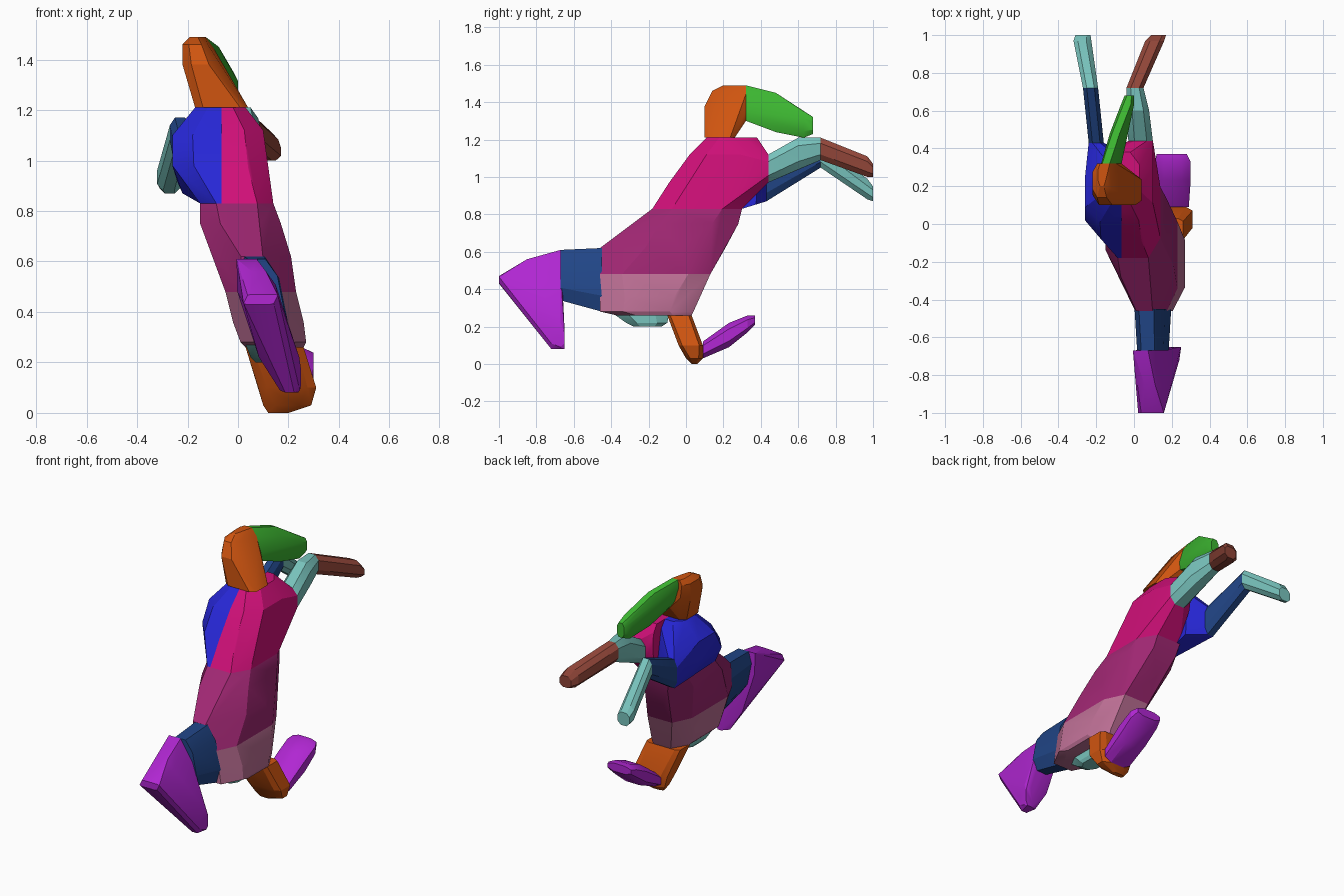
import bpy
import bmesh
from mathutils import Vector

default_cube = bpy.data.objects.get("Cube")
if default_cube:
    bpy.data.objects.remove(default_cube, do_unlink=True)


def make_material(name, colour):
    mat = bpy.data.materials.new(name)
    mat.use_nodes = True
    rgba = (*colour, 1)
    mat.diffuse_color = rgba
    mat.node_tree.nodes["Principled BSDF"].inputs["Base Color"].default_value = rgba
    return mat


purple = make_material("purple", (.44, .02, .65))
navy = make_material("navy", (.015, .06, .24))
mauve = make_material("mauve", (.51, .16, .3))
plum = make_material("plum", (.35, .02, .17))
magenta = make_material("magenta", (.63, .005, .19))
blue = make_material("blue", (.02, .02, .68))
turquoise = make_material("turquoise", (.19, .55, .51))
brown = make_material("brown", (.28, .06, .04))
orange = make_material("orange", (.63, .09, .005))
green = make_material("green", (.045, .46, .03))


def section(axis, at, x_span, other_span, lean=0, chamfer=.25):
    """Chamfered, optionally leaning outline across the y or z axis (hundredths)."""
    x_mid, x_half = sum(x_span) / 2, (x_span[1] - x_span[0]) / 2
    o_mid, o_half = sum(other_span) / 2, (other_span[1] - other_span[0]) / 2
    inner = 1 - 2 * chamfer
    points = []
    for a in (-1, 1):
        for b in (-1, 1):
            for u, v in ((a, b * inner), (a * inner, b)):
                x = x_mid + u * x_half + lean * v * o_half
                o = o_mid + v * o_half
                point = (x, at, o) if axis == "y" else (x, o, at)
                points.append(Vector(point) / 100)
    return points


def across_y(*args, **options):
    return section("y", *args, **options)


def across_z(*args, **options):
    return section("z", *args, **options)


def make_part(name, material, *sections, keep_side=0):
    """Wrap a convex skin round the sections; keep_side trims it at the chest split."""
    bm = bmesh.new()
    for outline in sections:
        for point in outline:
            bm.verts.new(point)
    bmesh.ops.remove_doubles(bm, verts=bm.verts, dist=.0005)
    bmesh.ops.convex_hull(bm, input=bm.verts)
    loose = [v for v in bm.verts if not v.link_faces]
    bmesh.ops.delete(bm, geom=loose, context="VERTS")
    if keep_side:
        bmesh.ops.bisect_plane(
            bm, geom=bm.verts[:] + bm.edges[:] + bm.faces[:],
            plane_co=(-.065, 0, 0), plane_no=(-keep_side, 0, 0), clear_outer=True)
        bmesh.ops.holes_fill(bm, edges=bm.edges)
    bmesh.ops.recalc_face_normals(bm, faces=bm.faces)
    mesh = bpy.data.meshes.new(name)
    bm.to_mesh(mesh)
    bm.free()
    mesh.materials.append(material)
    obj = bpy.data.objects.new(name, mesh)
    bpy.context.collection.objects.link(obj)
    bpy.ops.object.select_all(action="DESELECT")
    obj.select_set(True)
    bpy.context.view_layer.objects.active = obj
    bpy.ops.object.shade_smooth_by_angle(angle=.4)
    return obj


# Joints shared by neighbouring parts
hip_line = across_z(48, (-5, 23), (-46, 13), chamfer=.2)
waist_line = across_z(83, (-15, 14), (-18, 30), chamfer=.22)
knee = across_y(-67, (4, 20), (9, 61), lean=-.33)
head_joint = across_y(32, (-16, -8), (130, 149), lean=-.3)
left_shoulder_joint = across_y(44, (-3, 10), (97, 112))
right_shoulder_joint = across_y(43, (-24, -16), (87, 105))
left_elbow = across_y(72, (-4, 5), (109, 121))
right_elbow = across_y(72, (-27, -19), (105, 117))

# Trunk
make_part("hips", mauve, hip_line,
          across_z(36, (-2, 26), (-46, 7)),
          across_z(28, (1, 27), (-46, 4)),
          across_z(26, (3, 26), (-37, 3)))
make_part("waist", plum, hip_line, waist_line,
          across_z(62, (-10, 21), (-46, 21), chamfer=.36),
          across_z(75, (-15, 17), (-28, 28)))
make_part("left_chest", magenta, waist_line, left_shoulder_joint,
          across_z(97, (-20, 12), (-9, 36)),
          across_z(112, (-20, 10), (2, 38)),
          across_z(121, (-17, 3), (11, 38)), keep_side=1)
make_part("right_chest", blue, waist_line, right_shoulder_joint,
          across_z(98, (-26, 8), (-8, 32)),
          across_z(110, (-26, 6), (1, 32)),
          across_z(121, (-17, 3), (11, 30)), keep_side=-1)

# Neck and head
make_part("neck", orange, head_joint,
          across_z(121, (-17, 4), (10, 26), chamfer=.15),
          across_z(138, (-22, -8), (10, 32)),
          across_z(146, (-22, -12), (14, 32)),
          across_z(149, (-19, -15), (20, 32)))
make_part("head", green, head_joint,
          across_y(48, (-12, -4), (124, 145), lean=-.15),
          across_y(63, (-7, 0), (121, 135)),
          across_y(68, (-5, 0), (123, 132)))

# Arms stretched backwards
make_part("left_upper_arm", turquoise, left_shoulder_joint, left_elbow,
          across_y(60, (-4, 8), (104, 121)))
make_part("left_forearm", brown, left_elbow,
          across_y(97, (6, 16), (100, 111)),
          across_y(100, (9, 17), (100, 107)))
make_part("right_upper_arm", navy, right_shoulder_joint, right_elbow)
make_part("right_forearm", turquoise, right_elbow,
          across_y(97, (-32, -23), (88, 99)),
          across_y(100, (-31, -23), (87, 95)))

# Front leg
make_part("front_thigh", navy,
          across_y(-45, (2, 18), (28, 62), lean=-.2),
          across_y(-67, (3, 17), (34, 61), lean=-.2))
make_part("front_shin", purple, knee,
          across_y(-100, (3, 15), (43, 47), lean=.5, chamfer=.1),
          across_y(-85, (5, 16), (35, 56), lean=-.2),
          across_y(-72, (17, 24), (8, 20)),
          across_y(-65, (20, 25), (8, 20)))

# Rear leg and the underside of the hips
make_part("rear_thigh", orange,
          across_z(26, (3, 26), (-10, 3), chamfer=.12),
          across_z(10, (8, 31), (-4, 9), chamfer=.15),
          across_z(3, (10, 29), (0, 9)),
          across_z(0, (12, 20), (3, 6)))
make_part("rear_foot", purple,
          across_y(9, (11, 29), (3, 12)),
          across_y(23, (11, 30), (9, 22)),
          across_y(33, (11, 30), (17, 26)),
          across_y(37, (12, 28), (21, 26)))
make_part("underside", turquoise,
          across_z(27, (3, 18), (-39, -9)),
          across_z(22, (5, 18), (-32, -10)),
          across_z(20, (7, 17), (-28, -13)))
